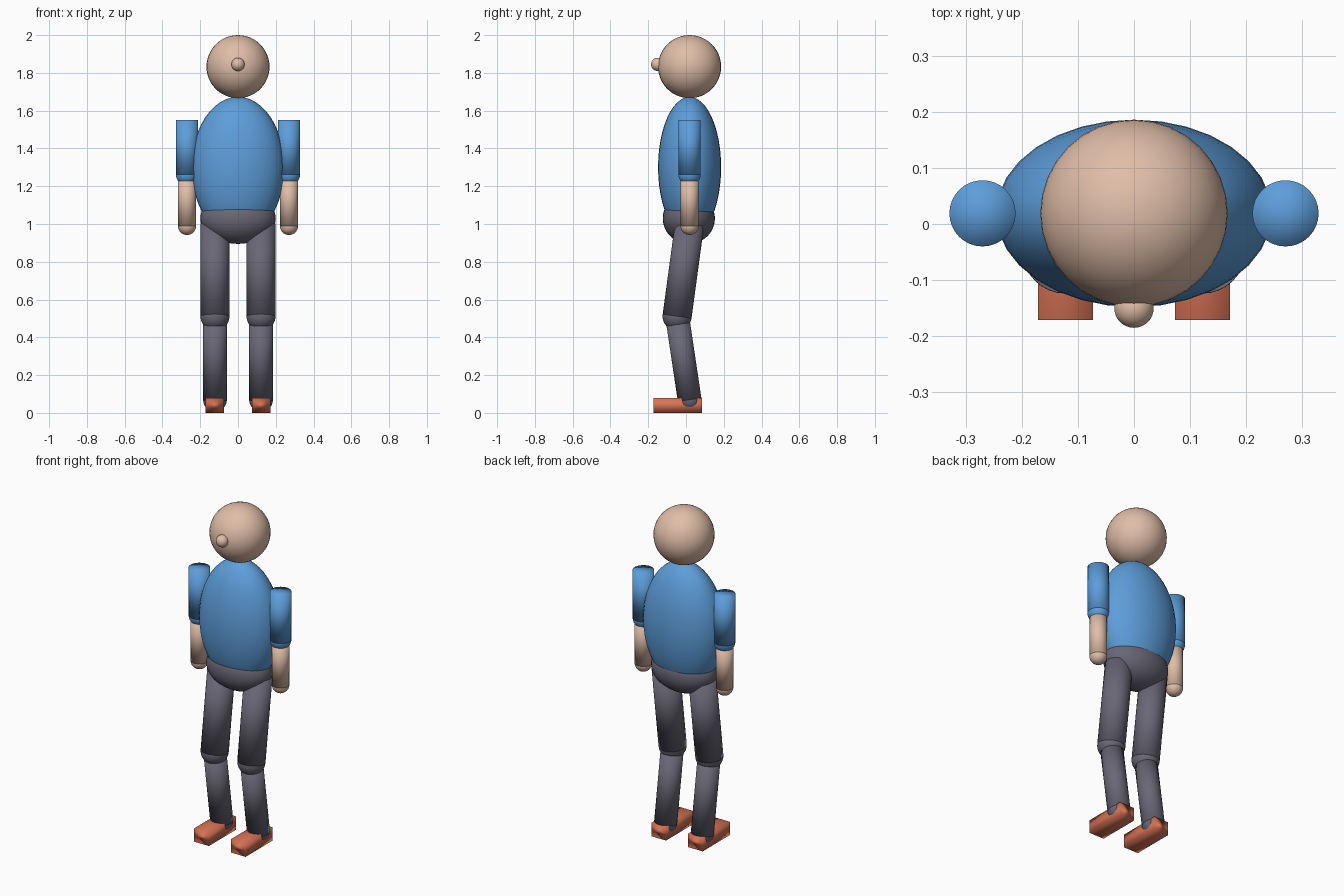
import bpy
from mathutils import Vector

cube = bpy.data.objects.get("Cube")
if cube:
    bpy.data.objects.remove(cube, do_unlink=True)


def material(name, rgb):
    mat = bpy.data.materials.new(name)
    mat.use_nodes = True
    mat.diffuse_color = (*rgb, 1)
    mat.node_tree.nodes["Principled BSDF"].inputs["Base Color"].default_value = (*rgb, 1)
    return mat


SKIN = material("skin", (0.74, 0.51, 0.39))
SHIRT = material("blue shirt", (0.11, 0.34, 0.70))
TROUSERS = material("grey trousers", (0.14, 0.135, 0.18))
SHOES = material("rust shoes", (0.68, 0.17, 0.09))
Y = 0.019  # body centre line


def finish(name, mat):
    obj = bpy.context.object
    obj.name = name
    obj.data.materials.append(mat)
    bpy.ops.object.shade_smooth()
    return obj


def ball(name, mat, centre, radii):
    bpy.ops.mesh.primitive_uv_sphere_add(segments=32, ring_count=24, radius=1, location=centre)
    bpy.context.object.scale = radii if isinstance(radii, tuple) else (radii,) * 3
    return finish(name, mat)


def limb(name, mat, start, end, radius):
    a, b = Vector(start), Vector(end)
    bpy.ops.mesh.primitive_cylinder_add(vertices=32, radius=radius, depth=(a - b).length,
                                        end_fill_type='TRIFAN', location=(a + b) / 2)
    bpy.context.object.rotation_euler = (a - b).to_track_quat('Z', 'Y').to_euler()
    return finish(name, mat)


# Head and trunk
ball("head", SKIN, (0, Y, 1.833), 0.167)
ball("nose", SKIN, (0, -0.15, 1.845), 0.035)
ball("torso", SHIRT, (0, Y, 1.30), (0.246, 0.167, 0.373))
ball("pelvis", TROUSERS, (0, Y - 0.004, 1.03), (0.2, 0.138, 0.135))

for side, s in (("left", 1), ("right", -1)):
    # Arm
    shoulder, elbow, wrist = [(s * 0.27, Y, z) for z in (1.55, 1.263, 0.99)]
    limb(side + "_sleeve", SHIRT, shoulder, elbow, 0.059)
    ball(side + "_elbow", SHIRT, elbow, 0.059)
    limb(side + "_forearm", SKIN, elbow, wrist, 0.048)
    ball(side + "_hand", SKIN, wrist, 0.048)

    # Leg, slightly bent at the knee
    x = s * 0.122
    hip, knee, ankle = (x, Y, 1.0), (x, -0.047, 0.512), (x, Y, 0.07)
    limb(side + "_thigh", TROUSERS, hip, knee, 0.077)
    ball(side + "_knee", TROUSERS, knee, 0.077)
    limb(side + "_shin", TROUSERS, knee, ankle, 0.063)
    ball(side + "_ankle", TROUSERS, ankle, 0.063)

    # Shoe
    bpy.ops.mesh.primitive_cube_add(size=1, location=(x, -0.043, 0.04))
    bpy.context.object.scale = (0.098, 0.257, 0.08)
    finish(side + "_shoe", SHOES)
